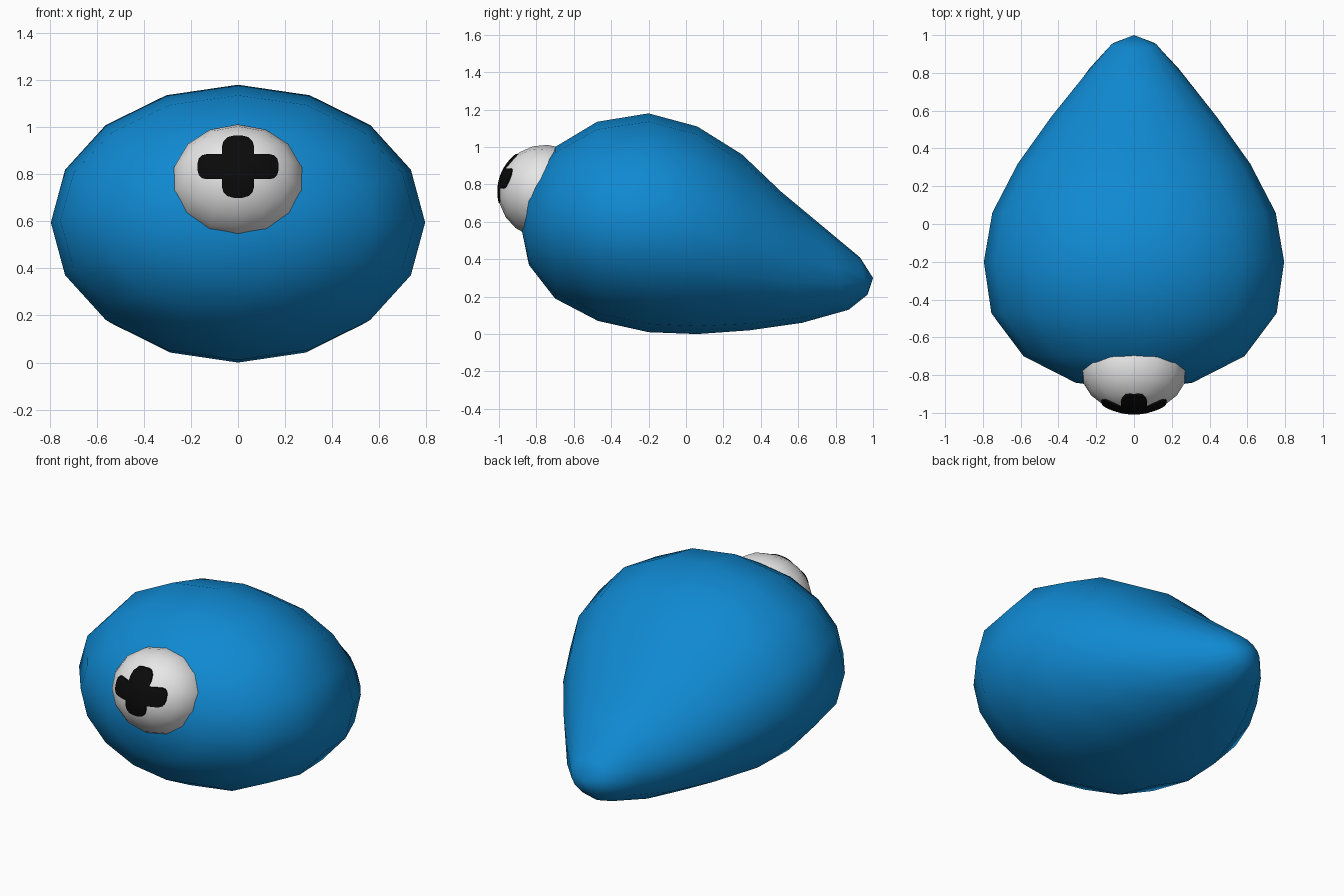
import bpy, bmesh, math
from mathutils import Vector, Matrix

cube = bpy.data.objects.get("Cube")
if cube:
    bpy.data.objects.remove(cube, do_unlink=True)


def material(name, rgb, rough=0.6):
    m = bpy.data.materials.new(name)
    m.use_nodes = True
    m.diffuse_color = (*rgb, 1)
    bsdf = next(n for n in m.node_tree.nodes if n.type == 'BSDF_PRINCIPLED')
    bsdf.inputs["Base Color"].default_value = (*rgb, 1)
    bsdf.inputs["Roughness"].default_value = rough
    return m


BLUE = material("blue", (0.005, 0.25, 0.64))
WHITE = material("eye white", (0.8, 0.8, 0.8))
BLACK = material("pupil black", (0.003, 0.003, 0.003))


def finish(name, bm, mat, smooth=True):
    bmesh.ops.recalc_face_normals(bm, faces=bm.faces[:])
    me = bpy.data.meshes.new(name)
    bm.to_mesh(me)
    bm.free()
    me.materials.append(mat)
    for p in me.polygons:
        p.use_smooth = smooth
    ob = bpy.data.objects.new(name, me)
    bpy.context.collection.objects.link(ob)
    return ob


# Body: 16-sided rings lofted from the blunt front to the drooping tail
# each ring: top y, top z, bottom y, bottom z, half width
RINGS = [
    (-0.84, 0.82, -0.84, 0.37, 0.31),
    (-0.70, 1.00, -0.70, 0.19, 0.585),
    (-0.475, 1.135, -0.47, 0.07, 0.755),
    (-0.20, 1.18, -0.20, 0.01, 0.795),
    (0.06, 1.11, 0.06, 0.00, 0.75),
    (0.30, 0.96, 0.34, 0.02, 0.615),
    (0.51, 0.76, 0.62, 0.06, 0.44),
    (0.72, 0.585, 0.87, 0.13, 0.255),
    (0.93, 0.41, 0.97, 0.21, 0.12),
]
SIDES = 16
bm = bmesh.new()
loops = []
for ty, tz, by, bz, w in RINGS:
    loop = []
    for i in range(SIDES):
        a = 2 * math.pi * i / SIDES
        t = math.cos(a)
        loop.append(bm.verts.new((w * math.sin(a),
                                  (ty + by) / 2 + (ty - by) / 2 * t,
                                  (tz + bz) / 2 + (tz - bz) / 2 * t)))
    loops.append(loop)
nose = bm.verts.new((0, -0.885, 0.59))
tail = bm.verts.new((0, 1.0, 0.30))
for i in range(SIDES):
    j = (i + 1) % SIDES
    for a, b in zip(loops, loops[1:]):
        bm.faces.new((a[i], a[j], b[j], b[i]))
    bm.faces.new((nose, loops[0][j], loops[0][i]))
    bm.faces.new((tail, loops[-1][i], loops[-1][j]))
finish("body", bm, BLUE)

# Eyeball: a widened sphere sunk into the upper front, tilted upward
EYE = Vector((0, -0.755, 0.762))
RX, R = 0.287, 0.25
tilt = math.radians(90 - 21)
bm = bmesh.new()
bmesh.ops.create_uvsphere(
    bm, u_segments=14, v_segments=10, radius=1,
    matrix=Matrix.Translation(EYE) @ Matrix.Diagonal((RX, R, R, 1))
    @ Matrix.Rotation(tilt, 4, 'X'))
finish("eyeball", bm, WHITE)


# Pupil: two round-ended bars wrapped over the eyeball to form a plus
def on_eye(x, z, lift):
    dx, dz = x / (RX + lift), (z - EYE.z) / (R + lift)
    return (x, EYE.y - (R + lift) * math.sqrt(max(0, 1 - dx * dx - dz * dz)), z)


def pupil_bar(name, cx, cz, half_len, half_wid, corner, vertical):
    bm = bmesh.new()
    arc = [half_len - corner + corner * math.sin(math.radians(d)) for d in (0, 30, 60, 90)]
    inner = half_len - corner
    steps = [-s for s in reversed(arc)] + [inner * k / 4 for k in range(-3, 4)] + arc
    front, back = [], []
    for s in steps:
        over = max(0, abs(s) - inner)
        w = half_wid - corner + math.sqrt(max(0, corner ** 2 - over ** 2))
        row = []
        for k in range(-2, 3):
            t = w * k / 2
            row.append((cx + t, cz + s) if vertical else (cx + s, cz + t))
        front.append([bm.verts.new(on_eye(x, z, 0.004)) for x, z in row])
        back.append([bm.verts.new(on_eye(x, z, -0.004)) for x, z in row])
    n = len(steps)
    for g in (front, back):
        for i in range(n - 1):
            for k in range(4):
                bm.faces.new((g[i][k], g[i][k + 1], g[i + 1][k + 1], g[i + 1][k]))
    rim = [(i, 0) for i in range(n)] + [(n - 1, k) for k in range(1, 5)]
    rim += [(i, 4) for i in range(n - 2, -1, -1)] + [(0, k) for k in range(3, 0, -1)]
    for (i, k), (p, q) in zip(rim, rim[1:] + rim[:1]):
        bm.faces.new((front[i][k], front[p][q], back[p][q], back[i][k]))
    finish(name, bm, BLACK, smooth=False)


pupil_bar("pupil_upright_bar", 0, 0.832, 0.132, 0.069, 0.05, True)
pupil_bar("pupil_cross_bar", 0, 0.832, 0.171, 0.053, 0.035, False)
